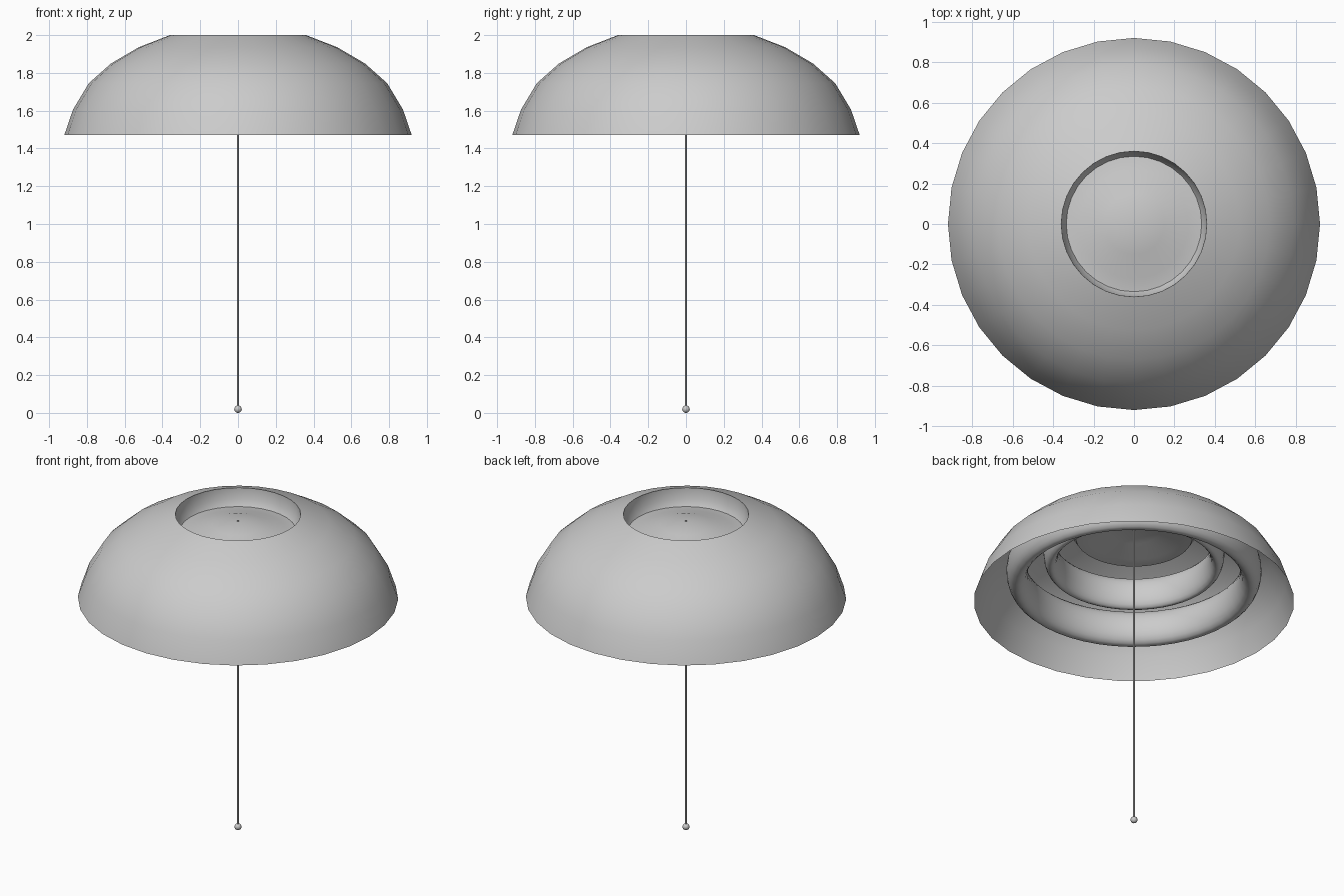
import bpy, math

if "Cube" in bpy.data.objects:
    bpy.data.objects.remove(bpy.data.objects["Cube"])

def lathe(name, profile, segs=32, closed=False):
    """Revolve (radius, z) points around the z axis."""
    verts, rings = [], []
    for r, z in profile:
        n = 1 if r == 0 else segs
        rings.append([len(verts) + i for i in range(n)])
        verts += [(r * math.cos(2 * math.pi * i / segs),
                   r * math.sin(2 * math.pi * i / segs), z) for i in range(n)]
    pairs = list(zip(rings, rings[1:]))
    if closed:
        pairs.append((rings[-1], rings[0]))
    faces = []
    for a, b in pairs:
        for i in range(segs):
            f = [a[i % len(a)], a[(i + 1) % len(a)],
                 b[(i + 1) % len(b)], b[i % len(b)]]
            faces.append(list(dict.fromkeys(f)))
    mesh = bpy.data.meshes.new(name)
    mesh.from_pydata(verts, [], faces)
    mesh.update()
    ob = bpy.data.objects.new(name, mesh)
    bpy.context.collection.objects.link(ob)
    bpy.ops.object.select_all(action='DESELECT')
    ob.select_set(True)
    bpy.context.view_layer.objects.active = ob
    bpy.ops.object.shade_smooth_by_angle(angle=math.radians(45))
    return ob

# outer dome shade, open at the bottom and the top
lathe("outer_shade", [(0.92, 1.47), (0.873, 1.607), (0.79, 1.745),
                      (0.672, 1.85), (0.525, 1.936), (0.36, 2.0)])

# recessed top cap with a raised middle
lathe("top_cap", [(0.36, 2.0), (0.358, 1.93), (0.335, 1.892), (0.27, 1.9),
                  (0.15, 1.937), (0, 1.955)])

# two tall rounded inner rings
for name, r, z, a, b in (("outer_inner_ring", 0.672, 1.67, 0.061, 0.11),
                         ("small_inner_ring", 0.478, 1.79, 0.042, 0.1)):
    pts = [(r + a * math.cos(2 * math.pi * k / 20),
            z + b * math.sin(2 * math.pi * k / 20)) for k in range(20)]
    lathe(name, pts, 48, closed=True)

# pull cord
lathe("pull_cord", [(0, 0.03), (0.005, 0.03), (0.005, 1.96), (0, 1.96)], 12)

# ball at the cord end
n = 10
ball = [(0.02 * math.sin(math.pi * k / n) if 0 < k < n else 0,
         0.02 - 0.02 * math.cos(math.pi * k / n)) for k in range(n + 1)]
lathe("cord_ball", ball, 20)
